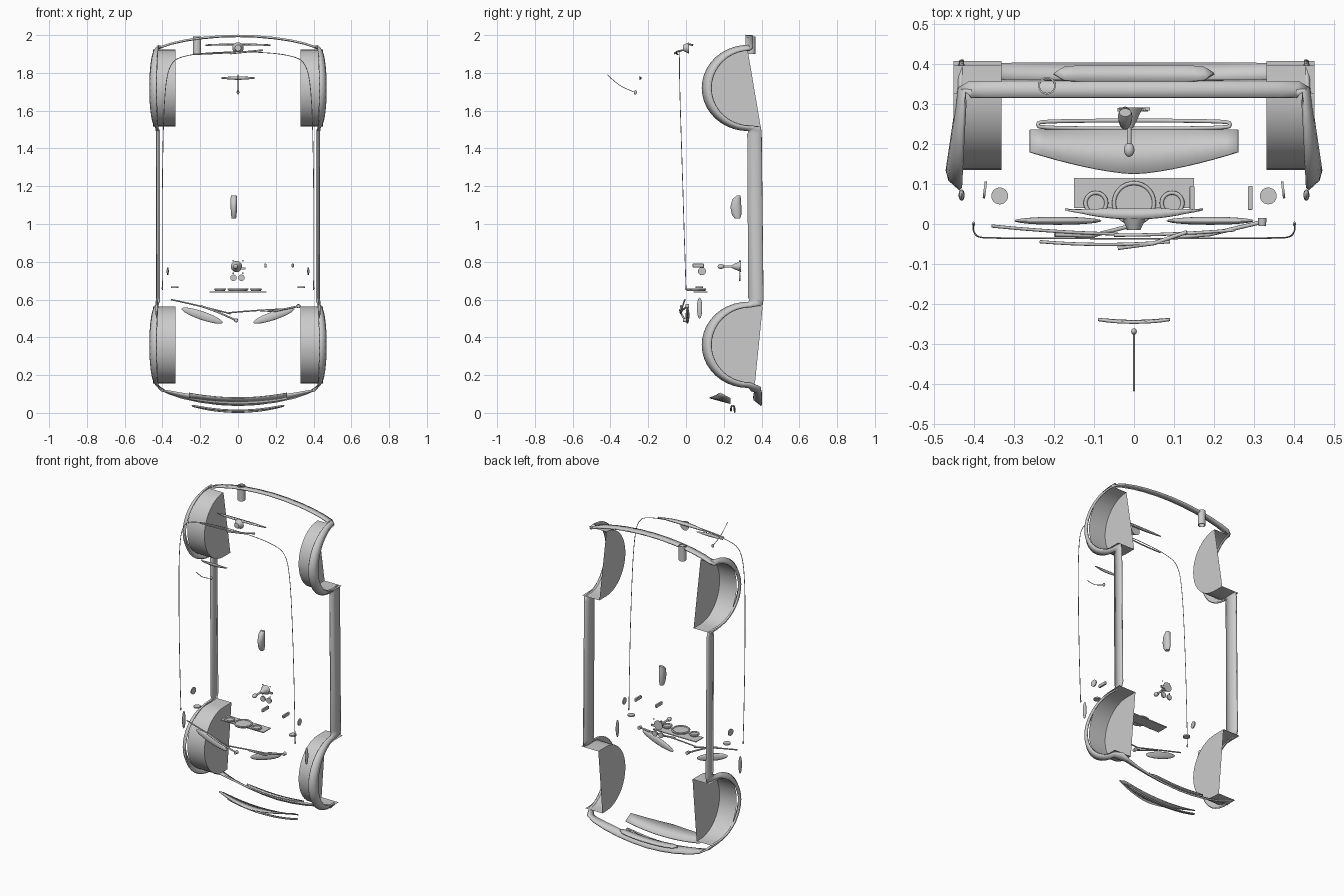
import bpy, bmesh, math
from math import sin, cos, pi
from mathutils import Vector

if "Cube" in bpy.data.objects:
    bpy.data.objects.remove(bpy.data.objects["Cube"])


def finish(ob, mirror=False, thick=0, angle=40):
    bpy.context.collection.objects.link(ob)
    if thick:
        m = ob.modifiers.new("Solid", 'SOLIDIFY')
        m.thickness, m.offset = thick, 0
    if mirror:
        m = ob.modifiers.new("Mirror", 'MIRROR')
        m.use_clip = True
    bpy.ops.object.select_all(action='DESELECT')
    ob.select_set(True)
    bpy.context.view_layer.objects.active = ob
    bpy.ops.object.shade_smooth_by_angle(angle=math.radians(angle))
    return ob


def loft(name, rows, mirror=False, thick=0, close=False, caps=()):
    """Skin a list of equal-length point rows; caps = extra polygons."""
    bm = bmesh.new()
    g = [[bm.verts.new(p) for p in r] for r in rows]
    n = len(g[0])
    for a, b in zip(g, g[1:]):
        for i in range(n if close else n - 1):
            j = (i + 1) % n
            bm.faces.new((a[i], a[j], b[j], b[i]))
    if close:
        bm.faces.new(g[0])
        bm.faces.new(g[-1])
    for c in caps:
        bm.faces.new([g[i][c] for i in range(len(g))])
    bmesh.ops.recalc_face_normals(bm, faces=bm.faces)
    me = bpy.data.meshes.new(name)
    bm.to_mesh(me)
    bm.free()
    return finish(bpy.data.objects.new(name, me), mirror, thick)


def tube(name, pts, r, cyclic=False, mirror=False, spline='POLY', res=3):
    cu = bpy.data.curves.new(name, 'CURVE')
    cu.dimensions, cu.bevel_depth, cu.bevel_resolution = '3D', r, res
    cu.use_fill_caps = True
    s = cu.splines.new('POLY' if spline == 'POLY' else 'NURBS')
    s.points.add(len(pts) - 1)
    for p, q in zip(s.points, pts):
        p.co = (*q, 1)
    s.use_cyclic_u = cyclic
    if spline != 'POLY':
        s.use_endpoint_u, s.order_u, s.resolution_u = True, 3, 8
    tmp = bpy.data.objects.new(name, cu)
    me = bpy.data.meshes.new_from_object(tmp)
    bpy.data.objects.remove(tmp)
    return finish(bpy.data.objects.new(name, me), mirror)


def ball(name, loc, size, rot=(0, 0, 0), mirror=False):
    """Ellipsoid with full dimensions size."""
    bm = bmesh.new()
    bmesh.ops.create_uvsphere(bm, u_segments=24, v_segments=12, radius=.5)
    return place(name, bm, loc, size, rot, mirror)


def cone(name, loc, r1, r2, h, rot=(0, 0, 0), mirror=False):
    bm = bmesh.new()
    bmesh.ops.create_cone(bm, cap_ends=True, segments=24, radius1=r1, radius2=r2, depth=h)
    return place(name, bm, loc, (1, 1, 1), rot, mirror)


def box(name, loc, size, rot=(0, 0, 0), bevel=0):
    bm = bmesh.new()
    bmesh.ops.create_cube(bm, size=1)
    ob = place(name, bm, loc, size, rot, False)
    if bevel:
        m = ob.modifiers.new("Bevel", 'BEVEL')
        m.width, m.segments = bevel, 3
    return ob


def place(name, bm, loc, size, rot, mirror):
    from mathutils import Matrix, Euler
    bm.transform(Matrix.LocRotScale(Vector(loc), Euler(rot), Vector(size)))
    me = bpy.data.meshes.new(name)
    bm.to_mesh(me)
    bm.free()
    return finish(bpy.data.objects.new(name, me), mirror)


# Continuous lower body trim: front lip, arch flares, sills, rear strip
def arch(zc, rear):
    out, n = [], 20
    for k in range(n + 1):
        t = pi * k / n
        s = sin(t)
        xa, xb = .435 + .03 * s, .42 + .012 * s
        out.append(((xa, .34 - .205 * s, zc - .2 * cos(t)),
                    (xb, .33 - .243 * s, zc - .225 * cos(t))))
    return out


edges = [((x, .40, za), (x, .36, zb)) for x, za, zb in
         ((0, .04, .072), (.1, .045, .076), (.2, .058, .087), (.3, .08, .103), (.37, .105, .115))]
edges += [((.415, .395, .135), (.405, .345, .118))]
edges += arch(.36, False)
edges += [((.432, .405, .57), (.418, .335, .595)), ((.43, .41, .6), (.418, .33, .61)),
          ((.43, .40, 1.485), (.418, .325, 1.475)), ((.432, .395, 1.515), (.418, .33, 1.49))]
edges += arch(1.72, True)
edges += [((x, .355, z), (x - .004 * (x > 0), .315, z + .003)) for x, z in
          ((.41, 1.935), (.36, 1.952), (.28, 1.97), (.2, 1.982), (.1, 1.991), (0, 1.994))]
rows = []
for a, b in edges:
    a, b = Vector(a), Vector(b)
    bulge = Vector((max(a.x, b.x), 0, 0)).x
    m = a.lerp(b, .5)
    if m.x > .4:
        m.x = bulge - .006
    rows.append((a, m, b))
loft("body_trim", rows, mirror=True, thick=.01)

# Wheel arch liners: bent shell closed by an inner wall
for name, zc, y0, y1 in (("front", .36, .365, .405), ("rear", 1.72, .395, .325)):
    path = [(y0, zc - .204)]
    path += [(.325 - .19 * sin(pi * k / 20), zc - .204 * cos(pi * k / 20)) for k in range(21)]
    path += [(y1 + .001, zc + .204)]
    loft(name + "_arch_liner", [((.45, y, z), (.33, y, z)) for y, z in path], mirror=True, caps=(1,))

# Front lip insert, lower grille panel and grille frame
xs = [-1 + k / 8 for k in range(17)]
loft("front_lip_insert", [((.2 * u, .375 - .02 * (1 - u ** 8) ** .5, .08 + .015 * u * u),
                           (.2 * u, .375 + .02 * (1 - u ** 8) ** .5, .07 + .015 * u * u)) for u in xs], thick=.006)
loft("lower_grille", [((.26 * u, .235, .05 + .025 * u * u),
                       (.26 * u, .125 + .055 * abs(u) ** 1.5, .08 + .025 * u * u)) for u in xs], thick=.006)
loop = []
for k in range(48):
    c, s = cos(2 * pi * k / 48), sin(2 * pi * k / 48)
    x = .24 * c
    loop.append((x, .248 + .010 * math.copysign(abs(s) ** .4, s), .005 + .5 * x * x - .004 * s + .004))
tube("grille_frame", loop, .005, cyclic=True)

# Roof gutter line
tube("roof_gutter", [(.40, .0, .66), (.402, -.008, .9), (.40, -.02, 1.3), (.39, -.033, 1.7), (.36, -.035, 1.86),
                     (.27, -.035, 1.895), (.12, -.036, 1.91), (0, -.037, 1.912)], .002, mirror=True, spline='N', res=1)
ball("gutter_end", (.40, .0, .66), (.008, .012, .02), mirror=True)

# Windscreen wipers
def wiper(name, a, b, pivot):
    a, b = Vector(a), Vector(b)
    mid = a.lerp(b, .5) + Vector((0, -.006, .004))
    tube(name + "_blade", [a, mid, b], .004, spline='N')
    tube(name + "_arm", [mid + Vector((0, -.006, 0)), a.lerp(b, .8) + Vector((0, -.008, -.008)), pivot], .005)
    cone(name + "_pivot", pivot, .011, .009, .02, (pi / 2, 0, 0))


wiper("left_wiper", (-.355, -.005, .60), (-.04, -.025, .525), (-.01, -.005, .49))
wiper("right_wiper", (-.05, -.028, .53), (.25, -.015, .55), (.32, .005, .565))

# Bonnet vents and side repeaters
ball("bonnet_vent", (.19, .008, .515), (.23, .02, .045), (0, -.33, 0), mirror=True)
ball("side_repeater", (.43, .072, .555), (.015, .028, .11), mirror=True)

# Instrument panel with dials
box("instrument_panel", (0, .0775, .64), (.30, .075, .005))
for x, r in ((-.095, .026), (0, .05), (.095, .026)):
    ring = [(x + r * cos(k * pi / 16), .052 + r * sin(k * pi / 16), .655) for k in range(32)]
    tube("dial_ring", ring, .005, cyclic=True)
    cone("dial_face", (x, .052, .65), r, r, .008)

# Cabin vents and small switches
cone("dash_vent", (.335, .07, .665), .021, .021, .008, mirror=True)
cone("side_vent", (.372, .085, .75), .021, .021, .006, (0, pi / 2, .12), mirror=True)
for x in (.145, .29):
    box("column_stalk", (x, .065, .78), (.012, .06, .02), bevel=.003)

# Gear lever with boot, knob and neighbouring controls
cone("gear_boot", (-.008, .265, .775), .03, .006, .05, (pi / 2, 0, 0))
cone("gear_stick", (-.012, .22, .775), .006, .006, .06, (pi / 2, 0, 0))
ball("gear_knob", (-.012, .185, .775), (.026, .035, .026))
for s in (-1, 1):
    cone("cup_ring", (s * .021 - .003, .285, .715), .017, .017, .008, (pi / 2, 0, 0))
    for z in (.74, .805):
        ball("gear_bolt", (s * .026, .285, z), (.008, .008, .008))
box("gear_side_switch", (.025, .287, .765), (.03, .008, .012))

# Handbrake
loft("handbrake", [[(-.022 + w * cos(a) * .5, y + h * sin(a) * .5, z) for a in
                    [2 * pi * k / 16 for k in range(16)]] for z, y, w, h in
                   ((1.03, .272, .024, .03), (1.05, .268, .03, .05), (1.09, .264, .034, .058),
                    (1.13, .268, .036, .046), (1.15, .278, .03, .02))], close=True)

# High brake light and roof aerial
loft("brake_light", [((.09 * u, -.236 - .006 * (1 - u * u), 1.772 - .008 * (1 - u * u)),
                      (.09 * u, -.240 - .006 * (1 - u * u), 1.774 + .007 * (1 - u * u))) for u in xs], thick=.006)
tube("aerial", [(0, -.265, 1.695), (0, -.33, 1.72), (0, -.38, 1.755), (0, -.416, 1.79)], .002, spline='N', res=1)
ball("aerial_base", (0, -.268, 1.697), (.014, .016, .024))

# Rear handle strip, rear wiper and its pivot
loft("tailgate_strip", [((.172 * u, .038 - .002 * u * u, 1.948), (.172 * u, .012 + .024 * u * u, 1.953 - .008 * u * u))
                        for u in xs], thick=.008)
tube("rear_wiper_blade", [(-.235, -.044, 1.898), (-.07, -.058, 1.905), (.09, -.044, 1.915)], .004, spline='N')
tube("rear_wiper_arm", [(-.04, -.06, 1.903), (.05, -.048, 1.912), (.132, -.02, 1.92)], .005)
cone("rear_wiper_pivot", (0, .0, 1.932), .016, .03, .03, (-pi / 2, 0, 0))

# Exhaust tip: hollow pipe
me_pts = [[(-.217 + r * cos(2 * pi * k / 24), .345 + r * sin(2 * pi * k / 24), z) for k in range(25)]
          for r, z in ((.018, 1.9), (.022, 1.9), (.022, 1.993), (.018, 1.993), (.018, 1.9))]
loft("exhaust_tip", me_pts)
